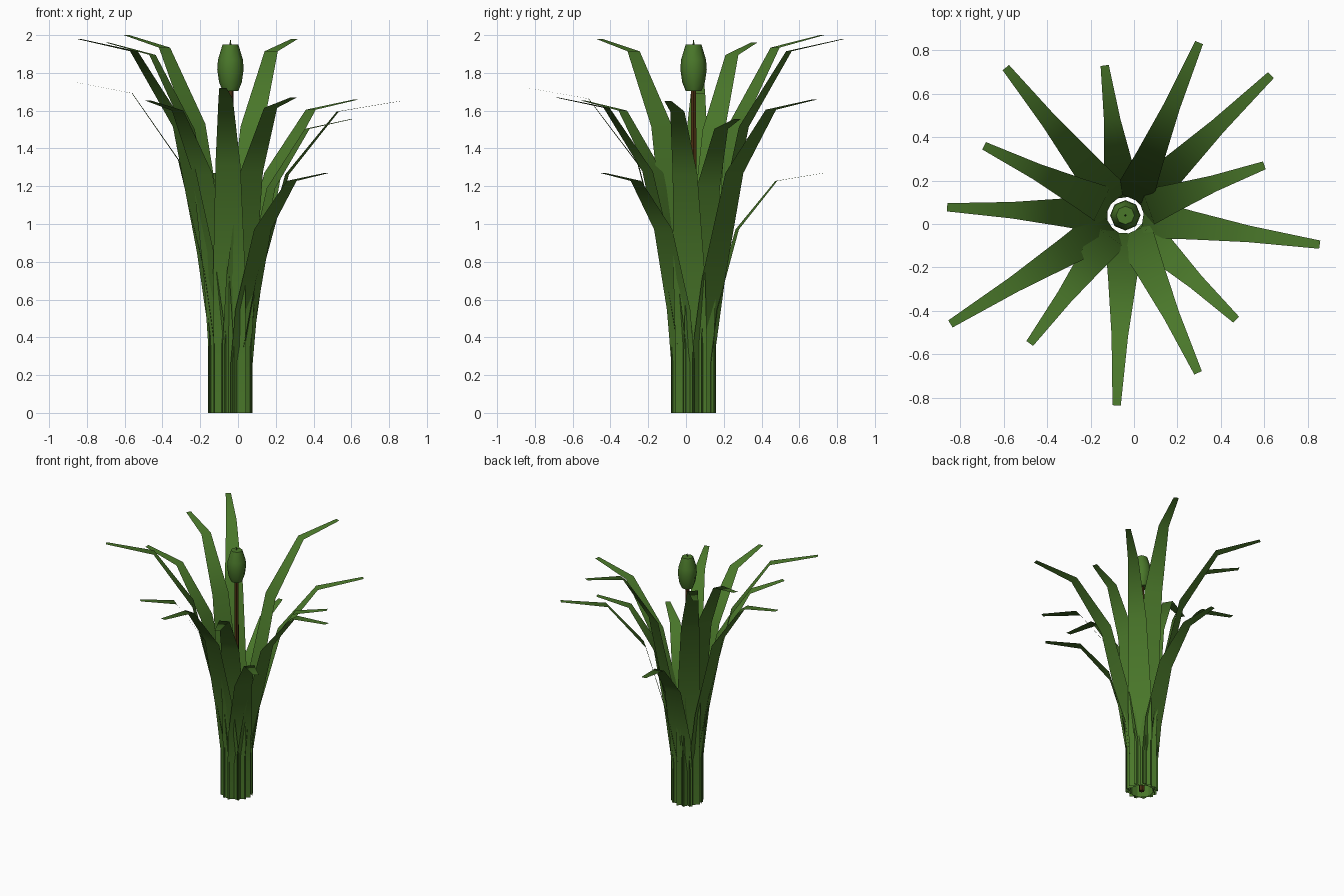
import bpy, bmesh, math
from mathutils import Vector

if "Cube" in bpy.data.objects:
    bpy.data.objects.remove(bpy.data.objects["Cube"])

CX, CY = -0.04, 0.04   # centre of the clump


def material(name, colour):
    m = bpy.data.materials.new(name)
    m.diffuse_color = (*colour, 1)
    m.use_nodes = True
    m.node_tree.nodes["Principled BSDF"].inputs["Base Color"].default_value = m.diffuse_color
    return m


leaf_green = material("leaf green", (0.068, 0.185, 0.023))
stem_brown = material("stem brown", (0.07, 0.03, 0.006))


def finish(name, bm, mat, smooth=True):
    me = bpy.data.meshes.new(name)
    bm.to_mesh(me)
    bm.free()
    me.materials.append(mat)
    for p in me.polygons:
        p.use_smooth = smooth
    ob = bpy.data.objects.new(name, me)
    bpy.context.collection.objects.link(ob)
    return ob


# Leaf rib: (share of reach, share of height, half width)
RIB = [(None, 0.0, 0.085), (None, 0.21, 0.085), (0.165, 0.43, 0.085),
       (0.335, 0.765, 0.066), (0.635, 0.967, 0.038), (1.0, 1.0, 0.019)]


def leaf(i, x, y, z):
    d = Vector((x - CX, y - CY, 0))
    reach = d.length
    d.normalize()
    side = Vector((-d.y, d.x, 0))
    bm = bmesh.new()
    rows = []
    for f, h, w in RIB:
        r = 0.082 if f is None else max(0.095, f * reach)
        c = Vector((CX, CY, h * z)) + d * r
        rows.append((bm.verts.new(c - side * w), bm.verts.new(c + side * w)))
    for a, b in zip(rows, rows[1:]):
        bm.faces.new((a[1], a[0], b[0], b[1]))
    finish(f"leaf_{i}", bm, leaf_green)


# Leaf tips, anticlockwise round the clump
TIPS = [(0.30, 0.835, 1.98), (0.63, 0.685, 1.66), (0.60, 0.27, 1.555),
        (0.855, -0.095, 1.65), (0.47, -0.44, 1.27), (0.295, -0.685, 1.67),
        (-0.08, -0.835, 1.72), (-0.48, -0.55, 1.655), (-0.845, -0.46, 1.98),
        (-0.86, 0.077, 1.75), (-0.69, 0.36, 1.96), (-0.59, 0.72, 2.0),
        (-0.135, 0.73, 1.27)]
for i, tip in enumerate(TIPS):
    leaf(i + 1, *tip)


def lathe(name, profile, sides, mat):
    bm = bmesh.new()
    rings = [[bm.verts.new((CX + r * math.cos(2 * math.pi * k / sides),
                            CY + r * math.sin(2 * math.pi * k / sides), z))
              for k in range(sides)] for r, z in profile]
    for a, b in zip(rings, rings[1:]):
        for k in range(sides):
            n = (k + 1) % sides
            bm.faces.new((a[k], a[n], b[n], b[k]))
    bm.faces.new(rings[0][::-1])
    bm.faces.new(rings[-1])
    ob = finish(name, bm, mat)
    bpy.context.view_layer.objects.active = ob
    ob.select_set(True)
    bpy.ops.object.shade_smooth_by_angle(angle=math.radians(50))
    ob.select_set(False)


# Flower stem, closed bud and its small point
lathe("stem", [(0.02, 0), (0.016, 1.71)], 6, stem_brown)
lathe("bud", [(0.042, 1.705), (0.06, 1.75), (0.07, 1.82), (0.066, 1.87),
              (0.042, 1.95)], 8, leaf_green)
lathe("bud_point", [(0.006, 1.94), (0.002, 1.975)], 4, leaf_green)
